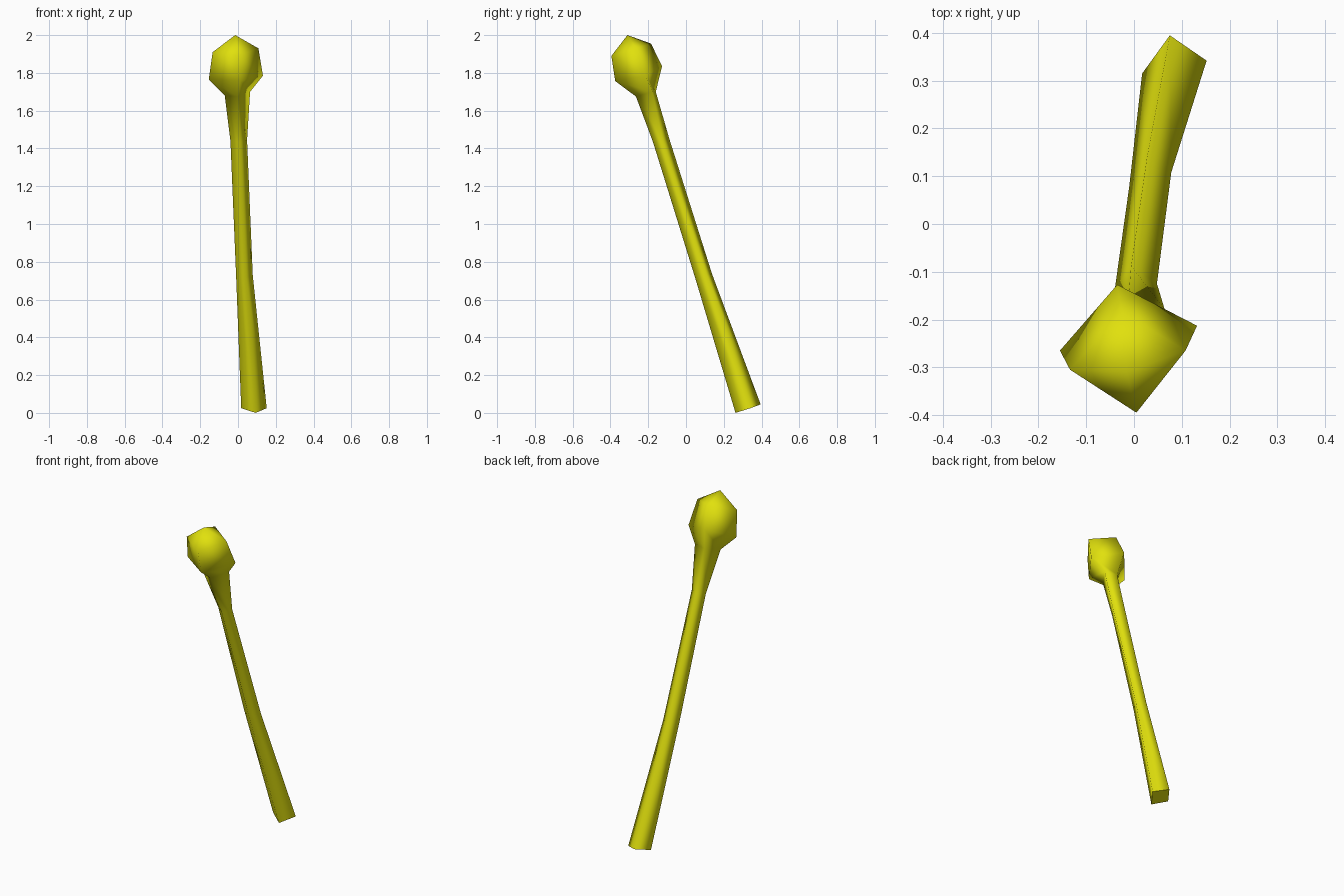
import bpy, bmesh

if "Cube" in bpy.data.objects:
    bpy.data.objects.remove(bpy.data.objects["Cube"])

yellow = bpy.data.materials.new("yellow")
yellow.diffuse_color = (0.75, 0.75, 0.004, 1)
yellow.use_nodes = True
yellow.node_tree.nodes["Principled BSDF"].inputs["Base Color"].default_value = yellow.diffuse_color

# Square cross-sections from the foot to the head: back, right, front, left corner
rings = [
    # shaft: foot, middle, neck
    [(.075, .395, .045), (.152, .342, .025), (.094, .262, 0), (.017, .315, .025)],
    [(.027, .138, .735), (.078, .108, .73), (.042, .047, .72), (-.010, .078, .725)],
    [(-.006, -.088, 1.45), (.048, -.125, 1.445), (.012, -.175, 1.435), (-.04, -.135, 1.44)],
    # flare under the head, widest section, shoulder
    [(-.012, -.16, 1.70), (.064, -.178, 1.70), (.0, -.265, 1.675), (-.07, -.235, 1.68)],
    [(-.035, -.127, 1.835), (.132, -.213, 1.785), (.012, -.375, 1.757), (-.155, -.265, 1.765)],
    [(-.025, -.185, 1.955), (.108, -.265, 1.93), (.005, -.395, 1.89), (-.134, -.305, 1.91)],
]
tip = (-.015, -.31, 2.0)

bm = bmesh.new()
loops = [[bm.verts.new(p) for p in ring] for ring in rings]

# Sides of the shaft and head
for low, high in zip(loops, loops[1:]):
    for i in range(4):
        j = (i + 1) % 4
        bm.faces.new((low[i], low[j], high[j], high[i]))

# Pointed crown
top = bm.verts.new(tip)
for i in range(4):
    bm.faces.new((loops[-1][i], loops[-1][(i + 1) % 4], top))
for f in bm.faces:
    f.smooth = True

# Flat foot with a sharp rim
foot = bm.faces.new(loops[0])
for e in foot.edges:
    e.smooth = False
bmesh.ops.recalc_face_normals(bm, faces=bm.faces[:])

mesh = bpy.data.meshes.new("matchstick")
bm.to_mesh(mesh)
bm.free()
mesh.materials.append(yellow)
bpy.context.collection.objects.link(bpy.data.objects.new("matchstick", mesh))
